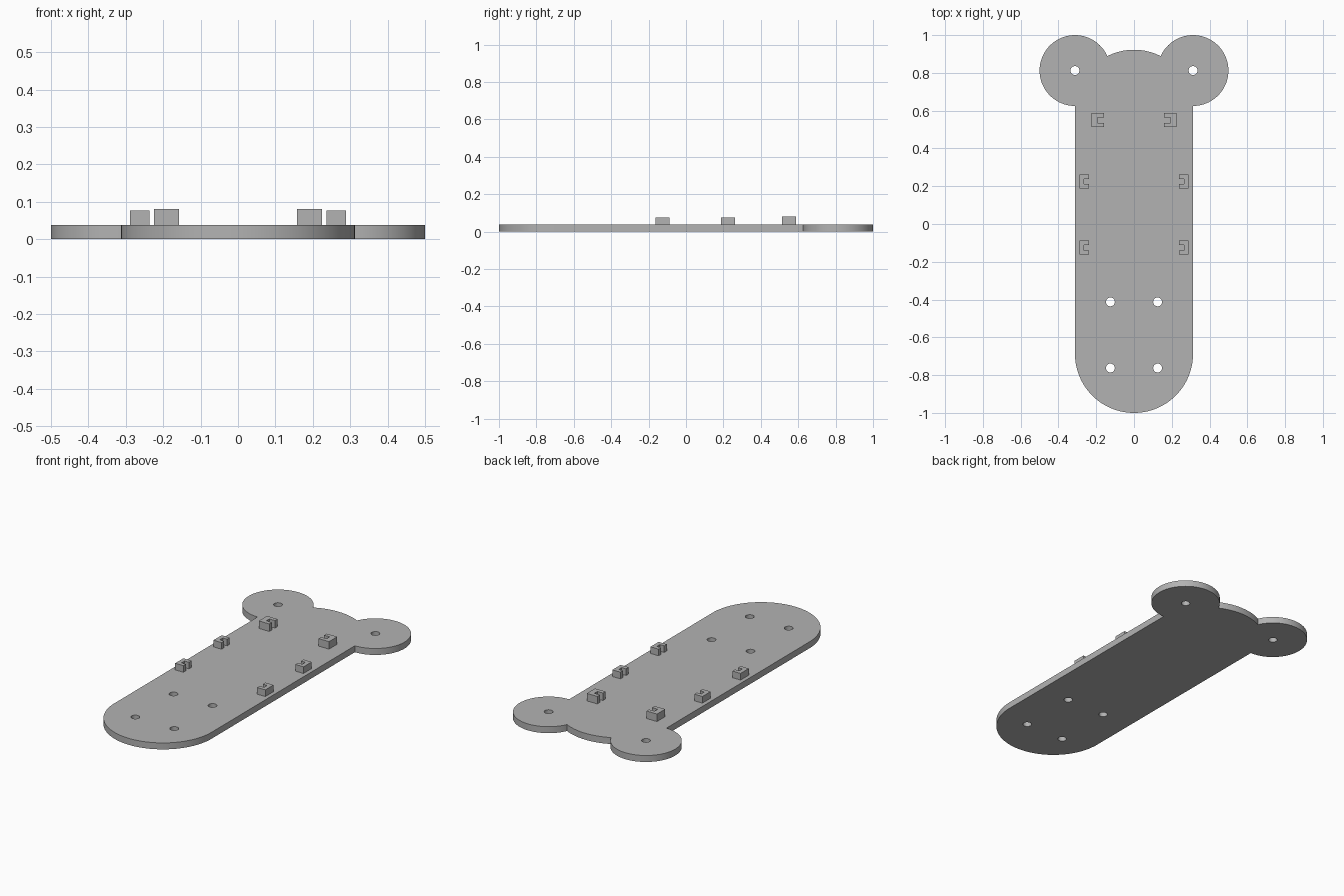
import bpy
from math import cos, sin, pi, atan2, radians
from mathutils import Vector
from mathutils.geometry import intersect_sphere_sphere_2d

cube = bpy.data.objects.get("Cube")
if cube:
    bpy.data.objects.remove(cube, do_unlink=True)

GREY = (0.45, 0.45, 0.45, 1)
mat = bpy.data.materials.new("plain grey")
mat.use_nodes = True
mat.diffuse_color = GREY
mat.node_tree.nodes["Principled BSDF"].inputs["Base Color"].default_value = GREY

THICK = 0.0375
R = 0.3125                       # half width of the body
EAR_R = 0.1875


def arc(centre, radius, a0, a1, steps):
    """Points along an arc from angle a0 to a1."""
    return [Vector((centre[0] + radius * cos(a0 + (a1 - a0) * i / steps),
                    centre[1] + radius * sin(a0 + (a1 - a0) * i / steps)))
            for i in range(steps + 1)]


def slab(name, outlines, z0, z1):
    """Extrude closed outlines; inner outlines become holes."""
    curve = bpy.data.curves.new(name, 'CURVE')
    curve.dimensions = '2D'
    curve.fill_mode = 'BOTH'
    curve.extrude = (z1 - z0) / 2
    for pts in outlines:
        spline = curve.splines.new('POLY')
        spline.points.add(len(pts) - 1)
        for p, co in zip(spline.points, pts):
            p.co = (co[0], co[1], 0, 1)
        spline.use_cyclic_u = True
    obj = bpy.data.objects.new(name, curve)
    bpy.context.collection.objects.link(obj)
    obj.location.z = (z0 + z1) / 2
    bpy.ops.object.select_all(action='DESELECT')
    obj.select_set(True)
    bpy.context.view_layer.objects.active = obj
    bpy.ops.object.convert(target='MESH')
    obj = bpy.context.object
    obj.name = name
    # weld the caps to the walls
    bpy.ops.object.mode_set(mode='EDIT')
    bpy.ops.mesh.select_all(action='SELECT')
    bpy.ops.mesh.remove_doubles(threshold=0.0001)
    bpy.ops.mesh.normals_make_consistent(inside=False)
    bpy.ops.object.mode_set(mode='OBJECT')
    obj.data.materials.clear()
    obj.data.materials.append(mat)
    bpy.ops.object.shade_smooth_by_angle(angle=radians(30))
    return obj


# Base plate: rounded body merged with two round ears, drilled through
top_c = Vector((0, 0.61))
ear_c = Vector((R, 0.8125))
hits = intersect_sphere_sphere_2d(top_c, R, ear_c, EAR_R)
low, high = sorted(hits, key=lambda p: p.y)


def angle(p, c):
    return atan2(p.y - c.y, p.x - c.x)


half = arc((0, R - 1), R, -pi / 2, 0, 32)
half += arc(ear_c, EAR_R, angle(low, ear_c), angle(high, ear_c), 56)
half += arc(top_c, R, angle(high, top_c), pi / 2, 12)[1:]
mirrored = [Vector((-p.x, p.y)) for p in reversed(half[1:-1])]

holes = [arc((s * x, y), 0.0235, 0, 2 * pi, 24)[:-1]
         for x, y in ((R, 0.8125), (0.125, -0.4125), (0.125, -0.7625))
         for s in (1, -1)]
slab("base_plate", [half + mirrored] + holes, 0, THICK)

# Slotted clips: C-shaped blocks opening toward the centre line
HALF_LEN, SLOT = 0.0375, 0.014
clips = (("rear", 0.158, 0.225, 0.55, 0.081),
         ("middle", 0.237, 0.289, 0.225, 0.076),
         ("front", 0.237, 0.289, -0.125, 0.076))
for label, x0, x1, y, top in clips:
    xs = x0 + (x1 - x0) * 0.53
    profile = [(x0, -HALF_LEN), (x1, -HALF_LEN), (x1, HALF_LEN), (x0, HALF_LEN),
               (x0, SLOT), (xs, SLOT), (xs, -SLOT), (x0, -SLOT)]
    for side, s in (("left", 1), ("right", -1)):
        slab(f"{label}_clip_{side}", [[(s * px, y + py) for px, py in profile]],
             THICK, top)
